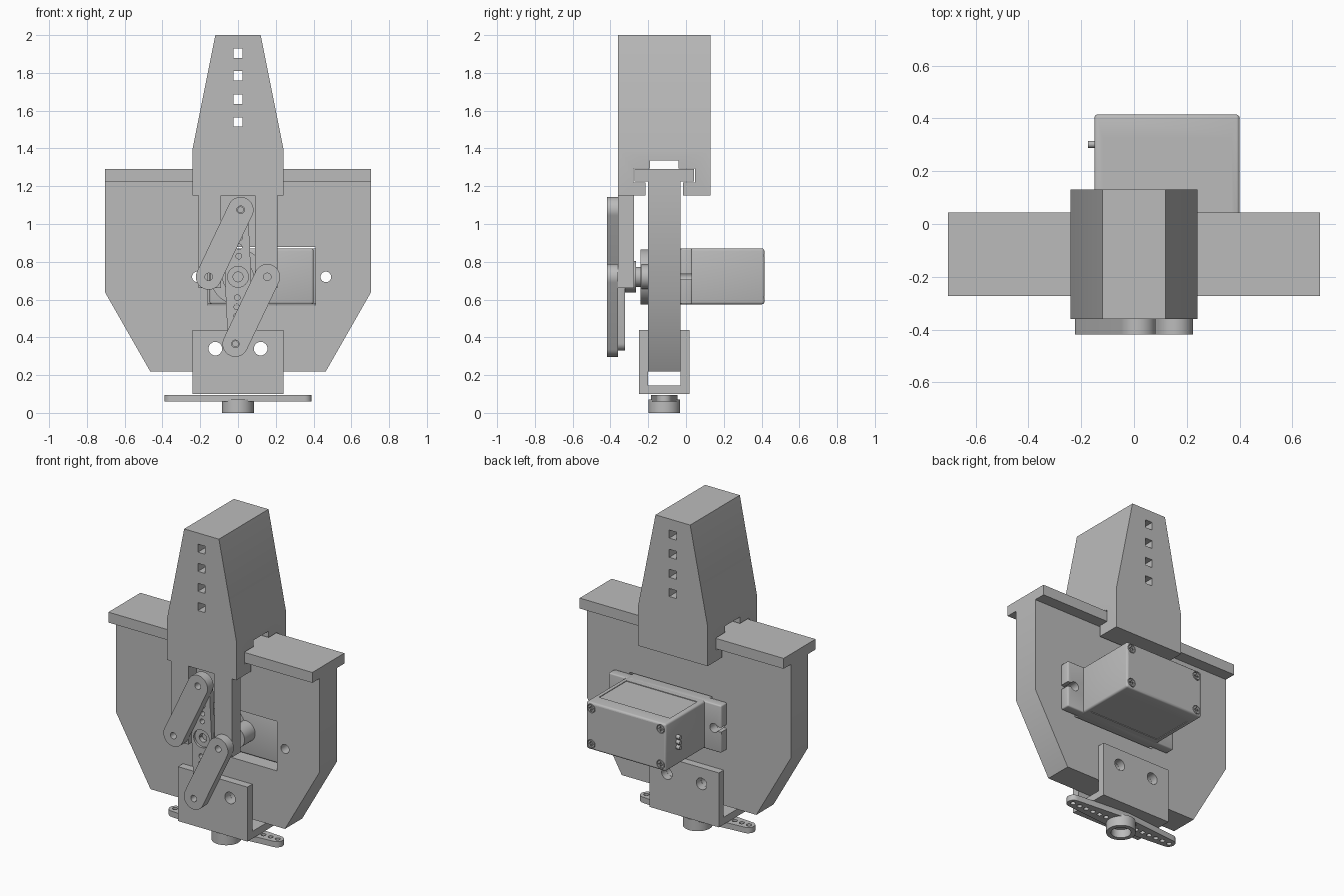
import bpy, bmesh, math
from mathutils import Matrix, Vector

old = bpy.data.objects.get("Cube")
if old:
    bpy.data.objects.remove(old, do_unlink=True)

grey = bpy.data.materials.new("plain_grey")
grey.use_nodes = True
grey.diffuse_color = (0.5, 0.5, 0.5, 1)
grey.node_tree.nodes["Principled BSDF"].inputs["Base Color"].default_value = (0.5, 0.5, 0.5, 1)


def prism(name, pts, lo, hi, axis="Y"):
    """Extrude a flat outline along one axis."""
    place = {"X": lambda a, b, t: (t, a, b),
             "Y": lambda a, b, t: (a, t, b),
             "Z": lambda a, b, t: (a, b, t)}[axis]
    bm = bmesh.new()
    face = bm.faces.new([bm.verts.new(place(a, b, lo)) for a, b in pts])
    new = bmesh.ops.extrude_face_region(bm, geom=[face])["geom"]
    shift = Vector(place(0, 0, hi - lo))
    bmesh.ops.translate(bm, vec=shift, verts=[v for v in new if isinstance(v, bmesh.types.BMVert)])
    if len(bm.faces) == len(pts) + 1:
        bm.faces.new([v for v in bm.verts if v not in new])
    bmesh.ops.recalc_face_normals(bm, faces=bm.faces)
    mesh = bpy.data.meshes.new(name)
    bm.to_mesh(mesh)
    bm.free()
    mesh.materials.append(grey)
    ob = bpy.data.objects.new(name, mesh)
    bpy.context.collection.objects.link(ob)
    return ob


def rect(a0, a1, b0, b1):
    return [(a0, b0), (a1, b0), (a1, b1), (a0, b1)]


def arc(a, b, r, start=0, sweep=360, n=32):
    count = n if sweep == 360 else n + 1
    angles = [math.radians(start + sweep * i / n) for i in range(count)]
    return [(a + r * math.cos(t), b + r * math.sin(t)) for t in angles]


def apply(ob, mod):
    bpy.context.view_layer.objects.active = ob
    bpy.ops.object.modifier_apply(modifier=mod.name)


def combine(ob, parts, operation="DIFFERENCE"):
    for part in parts:
        mod = ob.modifiers.new("join", "BOOLEAN")
        mod.operation, mod.solver, mod.object = operation, "EXACT", part
        apply(ob, mod)
        bpy.data.objects.remove(part, do_unlink=True)
    return ob


def hole(a, b, r, lo=-1, hi=1, axis="Y"):
    return prism("cutter", arc(a, b, r), lo, hi, axis)


def slot(a0, a1, b0, b1, lo=-1, hi=1, axis="Y"):
    return prism("cutter", rect(a0, a1, b0, b1), lo, hi, axis)


def bevel(ob, width):
    mod = ob.modifiers.new("soft", "BEVEL")
    mod.width, mod.segments = width, 3
    apply(ob, mod)
    return ob


def mirrored(half):
    return half + [(-a, b) for a, b in reversed(half)]


SHAFT = 0.72                      # height of the servo shaft
HOLES = (-0.215, 0.465)           # mounting holes of the servo
MID = -0.115                      # centre plane of the back plate

# Back plate with its top rail, servo window and bolt holes
plate = prism("back_plate", mirrored([(0.465, 0.22), (0.705, 0.64), (0.705, 1.25)]), -0.2, -0.03)
combine(plate, [prism("rail", rect(-0.705, 0.705, 1.225, 1.29), -0.273, 0.043)], "UNION")
combine(plate, [slot(-0.16, 0.41, 0.568, 0.877)]
        + [hole(x, SHAFT, 0.028) for x in HOLES]
        + [hole(x, 0.34, 0.036) for x in (-0.12, 0.12)])

# Tapered slider riding on the rail, with two legs in front
slider = prism("slider", mirrored([(0.24, 1.15), (0.24, 1.4), (0.12, 2.0)]), -0.36, 0.13)
legs = [prism("leg", rect(s * 0.15 - 0.06, s * 0.15 + 0.06, 0.66, 1.2), -0.36, -0.275)
        for s in (-1, 1)]
combine(slider, [slot(-0.277, 0.047, 1.22, 1.295, axis="X"),
                 slot(-0.215, -0.015, 1.1, 1.25, axis="X"),
                 slot(-0.19, -0.04, 1.27, 1.335, axis="X")])
combine(slider, legs, "UNION")
combine(slider, [slot(-0.025, 0.025, z - 0.025, z + 0.025) for z in (1.54, 1.66, 1.785, 1.905)]
        + [hole(s * 0.155, SHAFT, 0.02) for s in (-1, 1)])

# U-shaped bracket clasping the bottom of the plate
bracket = prism("bottom_bracket", rect(-0.25, 0.018, 0.1, 0.44), -0.24, 0.24, "X")
combine(bracket, [slot(-0.201, -0.029, 0.145, 0.6, axis="X")]
        + [hole(x, 0.34, 0.036) for x in (-0.12, 0.12)])

# Servo body, with shallow panels and screw recesses
body = bevel(prism("servo_body", rect(-0.15, 0.4, 0.575, 0.87), -0.13, 0.415), 0.012)
corners = [(x, z) for x in (-0.115, 0.365) for z in (0.612, 0.833)]
combine(body, [slot(-0.12, 0.37, 0.06, 0.33, lo, hi, "Z") for lo, hi in ((0.866, 0.9), (0.55, 0.579))]
        + [hole(x, z, 0.027, 0.403, 0.5) for x, z in corners])

for x, z in corners:
    head = prism("servo_screw", arc(x, z, 0.023, n=20), 0.395, 0.415)
    combine(head, [slot(x - 0.016, x + 0.016, z - 0.004, z + 0.004, 0.406, 0.5),
                   slot(x - 0.004, x + 0.004, z - 0.016, z + 0.016, 0.406, 0.5)])

# Servo mounting ears with open-ended holes
ears = bevel(prism("servo_ears", rect(-0.265, 0.515, 0.575, 0.87), -0.029, 0.032), 0.008)
combine(ears, [hole(x, SHAFT, 0.028) for x in HOLES]
        + [slot(-0.4, HOLES[0], SHAFT - 0.014, SHAFT + 0.014),
           slot(HOLES[1], 0.6, SHAFT - 0.014, SHAFT + 0.014)])

# Gear housing, output shaft and cable wires
prism("gear_housing", arc(0, SHAFT, 0.146, n=48), -0.24, -0.12)
prism("small_gear_housing", arc(0.145, SHAFT, 0.065), -0.235, -0.12)
prism("output_shaft", arc(0, SHAFT, 0.053, n=24), -0.31, -0.23)
for i in (-1, 0, 1):
    prism("servo_wire", arc(0.302, SHAFT + 0.032 * i, 0.013, n=16), -0.175, -0.14, "X")


def horn(name, matrix):
    """Two-armed horn: tapered arms, hub below, row of small holes."""
    outline = (arc(0.35, 0, 0.04, -90, 180, 16) + [(0, 0.07)]
               + arc(-0.35, 0, 0.04, 90, 180, 16) + [(0, -0.07)])
    ob = prism(name, outline, 0, 0.036, "Z")
    combine(ob, [prism("hub", arc(0, 0, 0.084, n=48), -0.06, 0.01, "Z")], "UNION")
    combine(ob, [hole(0, 0, 0.057, -0.1, -0.008, "Z"), hole(0, 0, 0.026, axis="Z"),
                 hole(0, 0, 0.055, 0.022, 0.1, "Z")]
            + [prism("cutter", arc(s * (0.11 + 0.049 * i), 0, 0.015, n=16), -1, 1, "Z")
               for s in (-1, 1) for i in range(6)])
    ob.data.transform(matrix)


# Horn under the bracket, and the driving horn on the servo
horn("bottom_horn", Matrix.Translation((0, MID, 0.06)))
upright = Matrix(((0, -1, 0), (0, 0, -1), (1, 0, 0))).to_4x4()
tilt = Matrix.Rotation(math.radians(2.2), 4, "Y")
horn("drive_horn", Matrix.Translation((0, -0.324, SHAFT)) @ tilt @ upright)


def link(name, p, q, r=0.068):
    """Flat bar with rounded ends and a pin hole at each end."""
    turn = math.degrees(math.atan2(q[1] - p[1], q[0] - p[0]))
    outline = arc(*q, r, turn - 90, 180, 24) + arc(*p, r, turn + 90, 180, 24)
    ob = prism(name, outline, -0.418, -0.36)
    combine(ob, [hole(*end, 0.02) for end in (p, q)])


# Links from the horn tips to the slider legs
link("upper_link", (-0.155, SHAFT), (0.014, 1.075))
link("lower_link", (0.155, SHAFT), (-0.014, 0.365))

# Smooth the round sides, keep hard edges
for ob in bpy.context.scene.objects:
    if ob.type == "MESH":
        bpy.ops.object.select_all(action="DESELECT")
        ob.select_set(True)
        bpy.context.view_layer.objects.active = ob
        bpy.ops.object.shade_smooth_by_angle(angle=math.radians(30))
